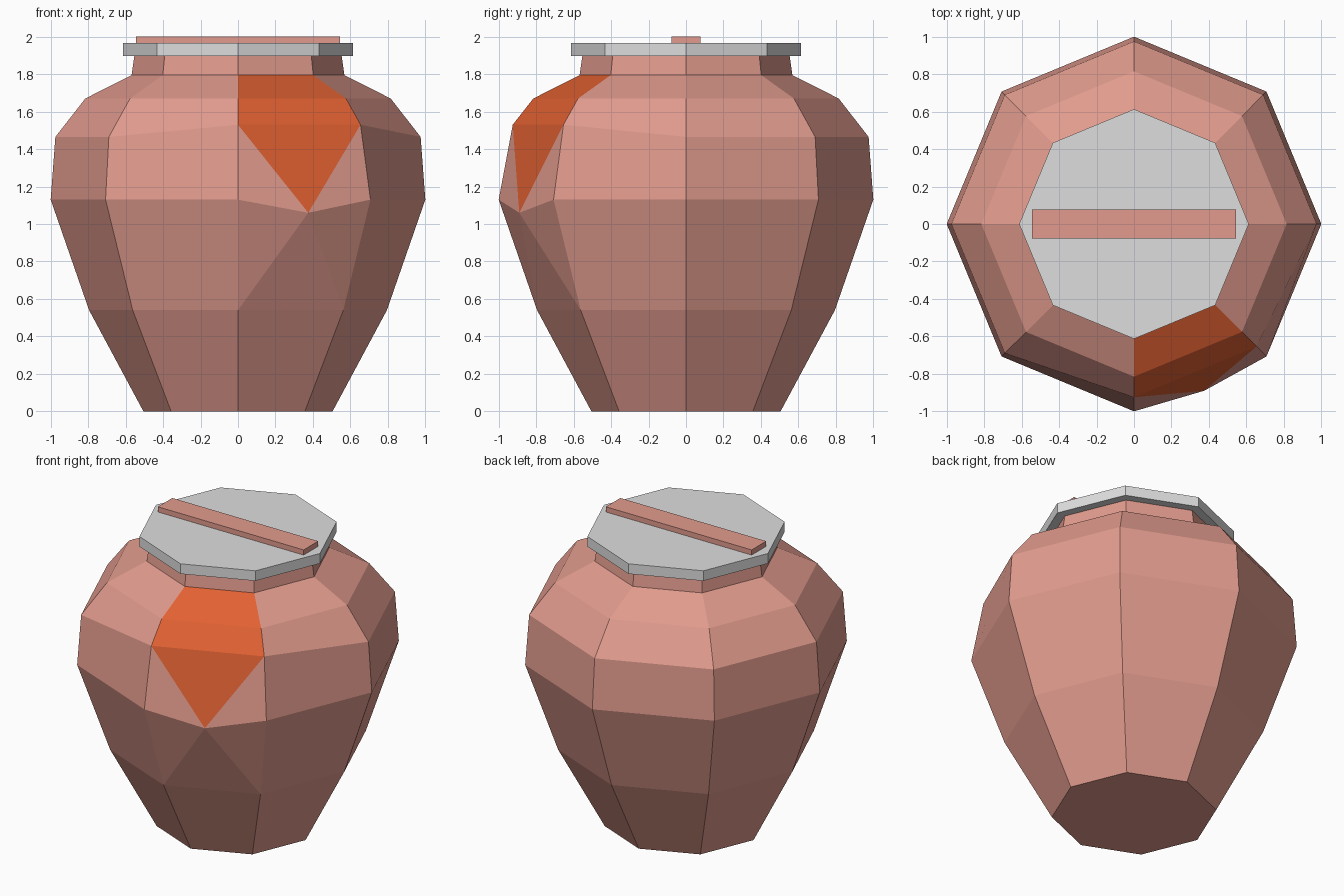
import bpy, bmesh
from math import cos, sin, pi

cube = bpy.data.objects.get("Cube")
if cube:
    bpy.data.objects.remove(cube, do_unlink=True)

SIDES = 8


def material(name, rgb):
    mat = bpy.data.materials.new(name)
    mat.use_nodes = True
    colour = (*rgb, 1)
    mat.diffuse_color = colour
    mat.node_tree.nodes["Principled BSDF"].inputs["Base Color"].default_value = colour
    return mat


clay = material("salmon clay", (0.76, 0.33, 0.27))
orange = material("orange paint", (0.76, 0.12, 0.032))
grey = material("light grey", (0.73, 0.73, 0.73))


def finish(name, bm, mats):
    bmesh.ops.recalc_face_normals(bm, faces=bm.faces)
    mesh = bpy.data.meshes.new(name)
    bm.to_mesh(mesh)
    bm.free()
    for mat in mats:
        mesh.materials.append(mat)
    obj = bpy.data.objects.new(name, mesh)
    bpy.context.collection.objects.link(obj)
    return obj


def ring(bm, radius, z):
    """Octagon of vertices, first corner at the front."""
    angles = [-pi / 2 + 2 * pi * i / SIDES for i in range(SIDES)]
    return [bm.verts.new((radius * cos(a), radius * sin(a), z)) for a in angles]


# Jar body: lathed octagonal profile of (radius, height)
profile = [(0.505, 0), (0.795, 0.54), (1, 1.13), (0.975, 1.465),
           (0.815, 1.67), (0.568, 1.795), (0.553, 1.9)]
WIDEST, SHOULDER, NECK = 2, 3, 5
bm = bmesh.new()
rings = [ring(bm, r, z) for r, z in profile]

# The painted panel's shoulder corners sit higher, its tip juts out
for v in rings[SHOULDER][:2]:
    v.co.x *= 0.925 / 0.975
    v.co.y *= 0.925 / 0.975
    v.co.z = 1.53
tip = bm.verts.new((0.375, -0.89, 1.06))

for k in range(len(rings) - 1):
    low, high = rings[k], rings[k + 1]
    for i in range(SIDES):
        j = (i + 1) % SIDES
        a, b, c, d = low[i], low[j], high[j], high[i]
        if i == 0 and k == WIDEST:
            bm.faces.new((a, tip, d))
            bm.faces.new((tip, b, c))
            bm.faces.new((tip, c, d)).material_index = 1
        elif i == 0 and k == WIDEST - 1:
            bm.faces.new((a, b, tip))
            bm.faces.new((b, c, tip))
            bm.faces.new((a, tip, d))
        else:
            face = bm.faces.new((a, b, c, d))
            if i == 0 and SHOULDER <= k < NECK:
                face.material_index = 1
bm.faces.new(rings[0])
bm.faces.new(rings[-1])
finish("jar_body", bm, [clay, orange])

# Lid: flat octagonal disc
bm = bmesh.new()
bottom, top = ring(bm, 0.613, 1.897), ring(bm, 0.613, 1.965)
bm.faces.new(bottom)
bm.faces.new(top)
for i in range(SIDES):
    j = (i + 1) % SIDES
    bm.faces.new((bottom[i], bottom[j], top[j], top[i]))
finish("lid", bm, [grey])

# Handle: low bar across the lid
bm = bmesh.new()
bmesh.ops.create_cube(bm, size=1)
bmesh.ops.scale(bm, vec=(1.09, 0.155, 0.04), verts=bm.verts)
bmesh.ops.translate(bm, vec=(0, 0, 1.98), verts=bm.verts)
finish("lid_handle", bm, [clay])
